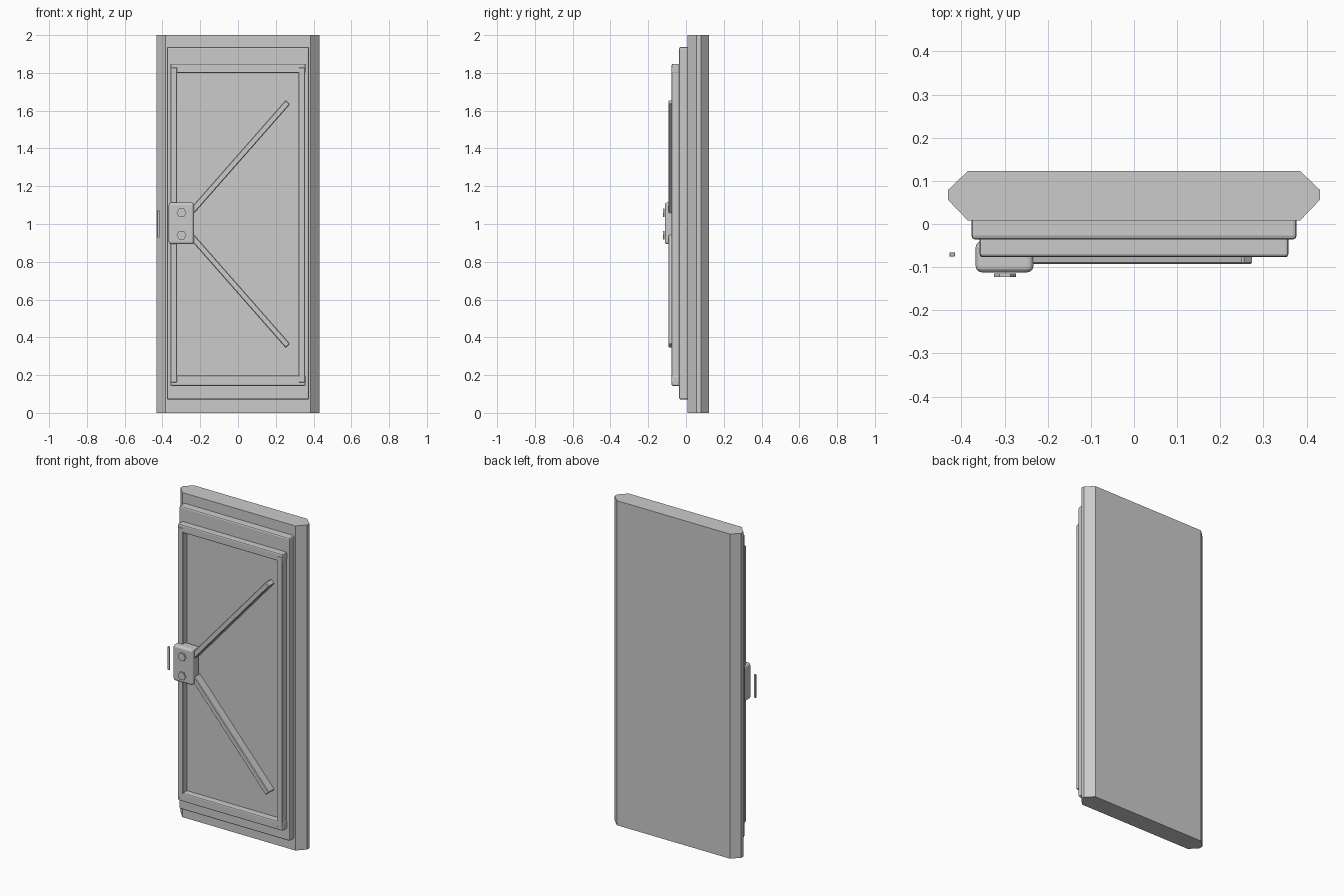
import bpy, bmesh, math
from mathutils import Matrix

if "Cube" in bpy.data.objects:
    bpy.data.objects.remove(bpy.data.objects["Cube"])


def finish(name, bm, bevel=0.0, segs=2):
    bmesh.ops.recalc_face_normals(bm, faces=bm.faces[:])
    me = bpy.data.meshes.new(name)
    bm.to_mesh(me)
    bm.free()
    ob = bpy.data.objects.new(name, me)
    bpy.context.collection.objects.link(ob)
    if bevel:
        m = ob.modifiers.new("bevel", 'BEVEL')
        m.width, m.segments = bevel, segs
        m.limit_method = 'ANGLE'
    return ob


def box(name, x, y, z, bevel=0.0, segs=2):
    """Box from (min, max) pairs."""
    bm = bmesh.new()
    bmesh.ops.create_cube(bm, size=1)
    for v in bm.verts:
        for i, r in enumerate((x, y, z)):
            v.co[i] = r[1] if v.co[i] > 0 else r[0]
    return finish(name, bm, bevel, segs)


# Main slab: chamfered plan profile extruded upwards
half = [(0.385, 0.008), (0.431, 0.056), (0.431, 0.079), (0.385, 0.123)]
profile = half + [(-x, y) for x, y in reversed(half)]
bm = bmesh.new()
face = bm.faces.new([bm.verts.new((x, y, 0)) for x, y in profile])
ext = bmesh.ops.extrude_face_region(bm, geom=[face])
for v in ext["geom"]:
    if isinstance(v, bmesh.types.BMVert):
        v.co.z = 2
finish("door_slab", bm)

# Raised panel
box("raised_panel", (-0.377, 0.377), (-0.036, 0.02), (0.07, 1.938), 0.009)

# Frame rails and stiles
for name, z in (("bottom_rail", (0.143, 0.197)), ("top_rail", (1.799, 1.848))):
    box(name, (-0.358, 0.358), (-0.076, -0.03), z, 0.007)
for name, x in (("left_stile", (-0.357, -0.322)), ("right_stile", (0.321, 0.356))):
    box(name, x, (-0.077, -0.03), (0.16, 1.83), 0.003, 1)

# Diagonal braces, mirrored about mid height
x0, z0, x1, z1 = -0.245, 0.066, 0.264, 0.645
length = math.hypot(x1 - x0, z1 - z0)
angle = math.atan2(z1 - z0, x1 - x0)
for name, s in (("upper_brace", 1), ("lower_brace", -1)):
    ob = box(name, (-length / 2, length / 2), (-0.093, -0.036), (-0.016, 0.016), 0.004, 1)
    ob.data.transform(Matrix.Translation(((x0 + x1) / 2, 0, 1 + s * (z0 + z1) / 2))
                      @ Matrix.Rotation(-s * angle, 4, 'Y'))

# Lock plate
box("lock_plate", (-0.367, -0.233), (-0.112, -0.04), (0.893, 1.114), 0.014, 3)

# Hexagonal bolts
for i, z in enumerate((0.941, 1.059)):
    bm = bmesh.new()
    bmesh.ops.create_cone(bm, cap_ends=True, segments=6, radius1=0.026, radius2=0.026, depth=0.008)
    bmesh.ops.rotate(bm, verts=bm.verts, matrix=Matrix.Rotation(math.pi / 6, 3, 'Z'))
    # keep the points facing left and right
    if max(v.co.x for v in bm.verts) < 0.0255:
        bmesh.ops.rotate(bm, verts=bm.verts, matrix=Matrix.Rotation(math.pi / 6, 3, 'Z'))
    bmesh.ops.rotate(bm, verts=bm.verts, matrix=Matrix.Rotation(math.pi / 2, 3, 'X'))
    bmesh.ops.translate(bm, verts=bm.verts, vec=(-0.299, -0.119, z))
    finish(f"bolt_{i + 1}", bm)

# Thin latch bar beside the lock
box("latch_bar", (-0.428, -0.415), (-0.075, -0.066), (0.928, 1.071), 0.001, 1)
